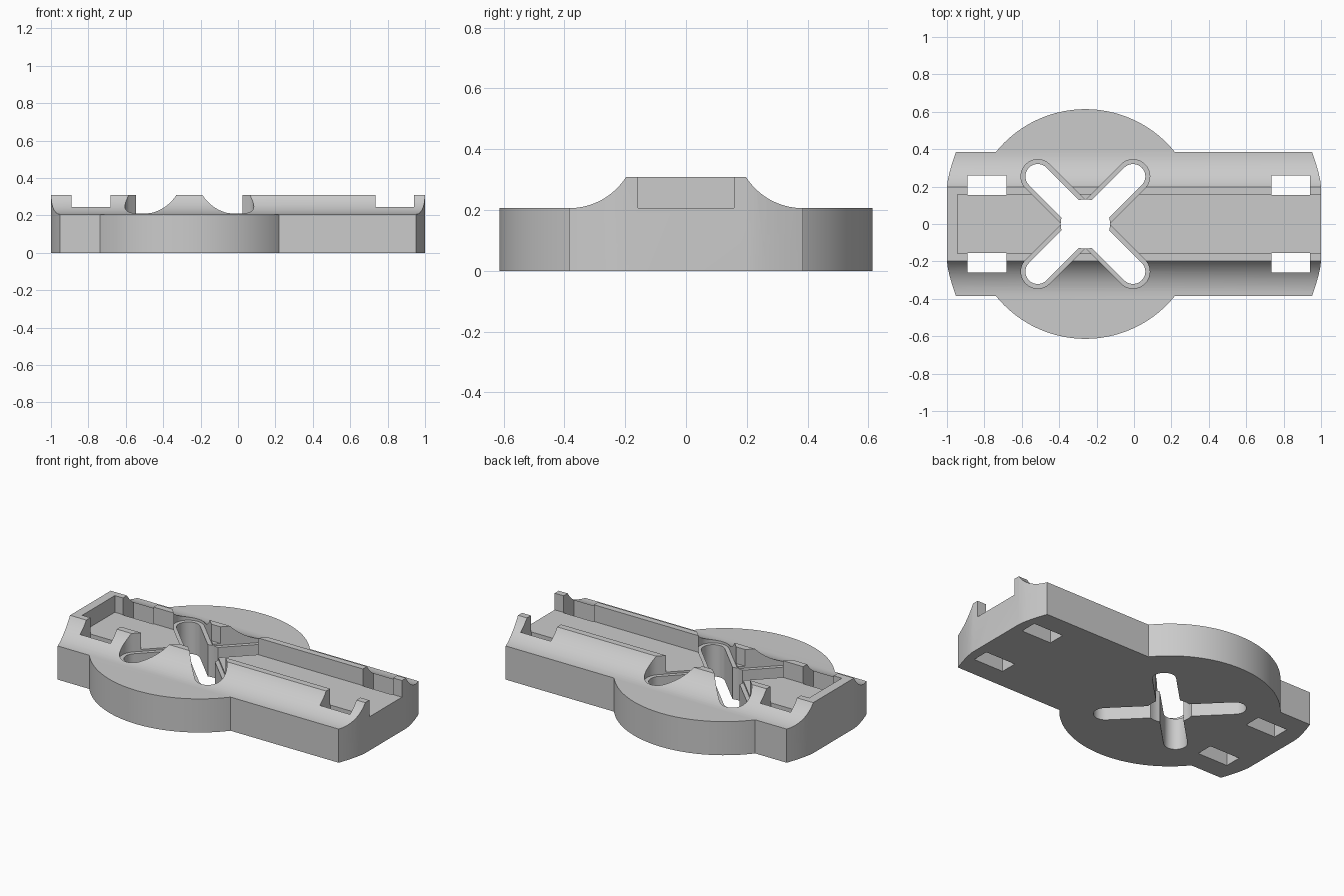
import bpy, bmesh, math
from mathutils import Matrix, Vector

if "Cube" in bpy.data.objects:
    bpy.data.objects.remove(bpy.data.objects["Cube"])

HUB_X, HUB_R = -0.26, 0.614   # round hub
DECK, TOP = 0.206, 0.309      # hub top, rail top
HALF_W, RAIL = 0.385, 0.197   # bar half width, rail outer edge

grey = bpy.data.materials.new("plain grey")
grey.use_nodes = True
colour = (0.6, 0.6, 0.6, 1)
grey.diffuse_color = colour
grey.node_tree.nodes["Principled BSDF"].inputs["Base Color"].default_value = colour


def prism(name, points, depth, matrix=Matrix()):
    """Extrude a closed 2D outline along local z."""
    bm = bmesh.new()
    face = bm.faces.new([bm.verts.new((x, y, 0)) for x, y in points])
    new = bmesh.ops.extrude_face_region(bm, geom=[face])["geom"]
    bmesh.ops.translate(bm, vec=(0, 0, depth),
                        verts=[v for v in new if isinstance(v, bmesh.types.BMVert)])
    bm.transform(matrix)
    bmesh.ops.recalc_face_normals(bm, faces=bm.faces)
    mesh = bpy.data.meshes.new(name)
    bm.to_mesh(mesh)
    bm.free()
    mesh.materials.append(grey)
    obj = bpy.data.objects.new(name, mesh)
    bpy.context.collection.objects.link(obj)
    return obj


def arc(cx, cy, r, a0, a1, n):
    return [(cx + r * math.cos(a0 + (a1 - a0) * i / n),
             cy + r * math.sin(a0 + (a1 - a0) * i / n)) for i in range(n + 1)]


def rect(x0, x1, y0, y1):
    return [(x0, y0), (x1, y0), (x1, y1), (x0, y1)]


def boolean(target, tool, operation):
    mod = target.modifiers.new(tool.name, "BOOLEAN")
    mod.object, mod.operation, mod.solver = tool, operation, "EXACT"
    bpy.context.view_layer.objects.active = target
    bpy.ops.object.modifier_apply(modifier=mod.name)
    bpy.data.objects.remove(tool)


def cut(points, z0, z1):
    boolean(mount, prism("cutter", points, z1 - z0, Matrix.Translation((0, 0, z0))), "DIFFERENCE")


def slot(angle, r, reach):
    """Stadium outline through the hub centre."""
    turn = Matrix.Rotation(angle, 2)
    pts = arc(reach, 0, r, -math.pi / 2, math.pi / 2, 20)
    pts += arc(-reach, 0, r, math.pi / 2, 1.5 * math.pi, 20)
    return [tuple(turn @ Vector(p) + Vector((HUB_X, 0))) for p in pts]


# Bar: saddle cross-section with concave flanks, swept along x
rise, run = TOP - DECK, HALF_W - RAIL
radius = (run ** 2 + rise ** 2) / (2 * rise)
flank = arc(HALF_W, DECK + radius, radius, -math.pi / 2,
            -math.pi / 2 - math.asin(run / radius), 16)
section = [(HALF_W, 0)] + flank + [(-y, z) for y, z in reversed(flank)] + [(-HALF_W, 0)]
along_x = Matrix(((0, 0, 1, -1), (1, 0, 0, 0), (0, 1, 0, 0), (0, 0, 0, 1)))
mount = prism("slotted_mount", section, 2, along_x)

# Curved end corners
corner = [(1 - 0.05 * (i / 6) ** 1.4, 0.2 + 0.19 * i / 6) for i in range(7)]
half = corner + [(-x, y) for x, y in reversed(corner)]
plan = half + [(-x, -y) for x, y in half]
boolean(mount, prism("plan", plan, 1, Matrix.Translation((0, 0, -0.2))), "INTERSECT")

# Round hub
boolean(mount, prism("hub", arc(HUB_X, 0, HUB_R, 0, math.tau, 128)[:-1], DECK), "UNION")

# Channel, closed at the left end and open at the right
cut(rect(-0.945, 1.1, -0.158, 0.158), DECK + 0.001, 0.5)

# Four clip holes
for x0, x1 in ((-0.89, -0.683), (0.735, 0.94)):
    for side in (-1, 1):
        cut(rect(x0, x1, *sorted((side * 0.154, side * 0.259))), -0.1, 0.5)

# Crossed slots with a wider shallow recess, and the centre hole
for angle in (math.pi / 4, -math.pi / 4):
    cut(slot(angle, 0.09, 0.36), 0.195, 0.5)
for angle in (math.pi / 4, -math.pi / 4):
    cut(slot(angle, 0.066, 0.36), -0.1, 0.5)
cut(arc(HUB_X, 0, 0.132, 0, math.tau, 48)[:-1], -0.1, 0.5)

bpy.ops.object.select_all(action="DESELECT")
mount.select_set(True)
bpy.context.view_layer.objects.active = mount
bpy.ops.object.shade_smooth_by_angle(angle=math.radians(25))
